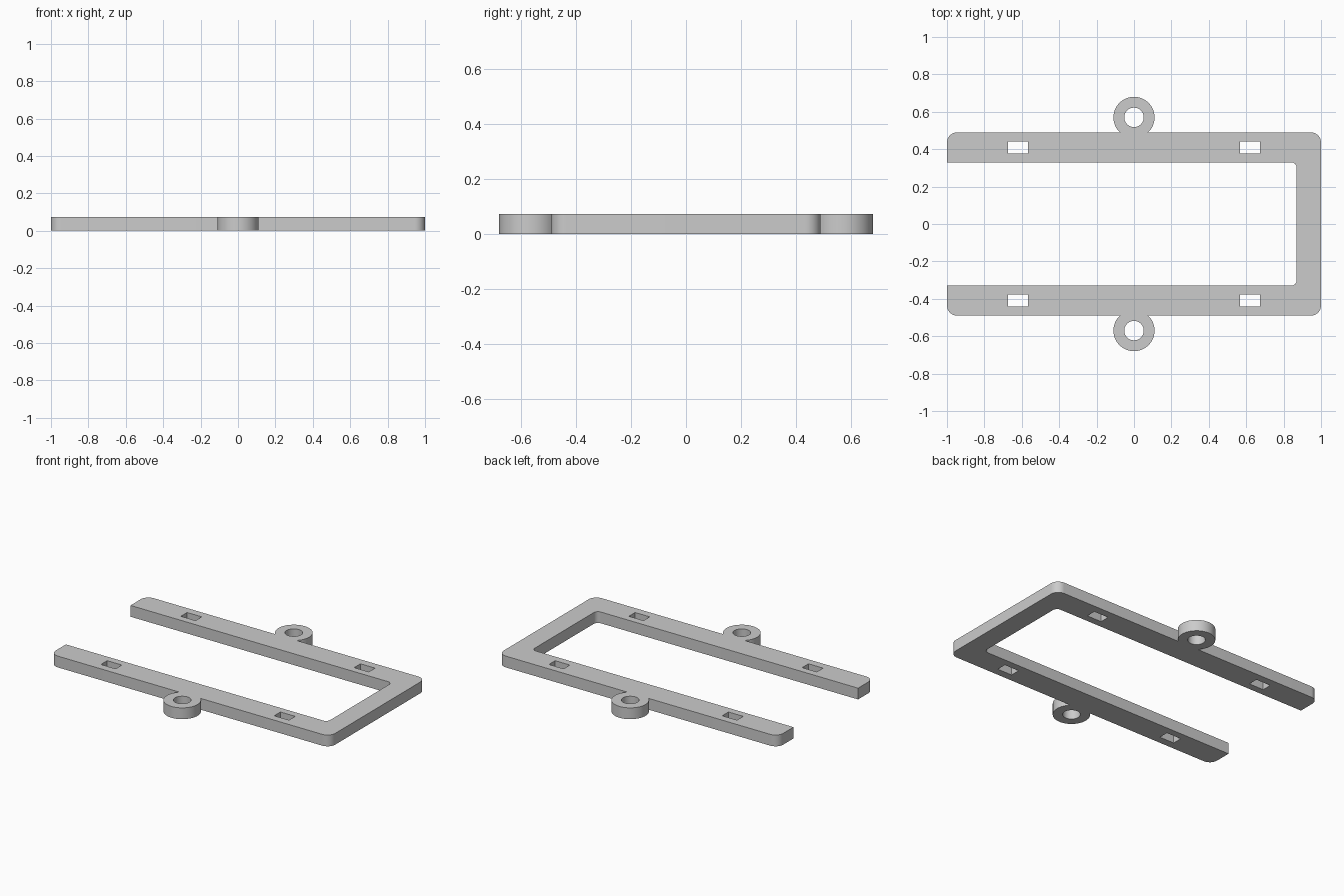
import bpy
import bmesh
from math import asin, cos, sin, radians, pi

cube = bpy.data.objects.get("Cube")
if cube:
    bpy.data.objects.remove(cube, do_unlink=True)

HEIGHT = 0.073
X, Y = 1.0, 0.49              # outer half sizes
INNER_X, INNER_Y = 0.87, 0.33  # opening, open towards -x
R_OUT, R_IN = 0.055, 0.03     # corner radii
EAR_Y, EAR_R, HOLE_R = 0.57, 0.11, 0.052
SLOT_X, SLOT_Y, SLOT_W, SLOT_D = 0.62, 0.408, 0.105, 0.064


def arc(cx, cy, r, start, end, steps=12):
    """Points along an arc, angles in radians."""
    angles = [start + (end - start) * i / steps for i in range(steps + 1)]
    return [(cx + r * cos(a), cy + r * sin(a)) for a in angles]


def flip(points):
    return [(x, -y) for x, y in points]


# Upper half of the outline, from the inside of the closed end to the arm tip and round
dip = asin((EAR_Y - Y) / EAR_R)
half = [(-X, INNER_Y)]
half += arc(-X + R_OUT, Y - R_OUT, R_OUT, pi, pi / 2)
half += arc(0, EAR_Y, EAR_R, pi + dip, -dip, 48)
half += arc(X - R_OUT, Y - R_OUT, R_OUT, pi / 2, 0)
inner = arc(INNER_X - R_IN, INNER_Y - R_IN, R_IN, 0, pi / 2)
outline = half + flip(half)[::-1] + flip(inner)[::-1] + inner

# Ear holes and rectangular slots
loops = [outline]
for side in (-1, 1):
    loops.append(arc(0, side * EAR_Y, HOLE_R, 0, radians(350), 35))
    for end in (-1, 1):
        loops.append([(end * SLOT_X + sx * SLOT_W / 2, side * SLOT_Y + sy * SLOT_D / 2)
                      for sx, sy in ((-1, -1), (1, -1), (1, 1), (-1, 1))])

# Filled and extruded flat profile
curve = bpy.data.curves.new("frame_profile", "CURVE")
curve.dimensions = "2D"
curve.fill_mode = "BOTH"
curve.extrude = HEIGHT / 2
for points in loops:
    spline = curve.splines.new("POLY")
    spline.points.add(len(points) - 1)
    for point, (x, y) in zip(spline.points, points):
        point.co = (x, y, 0, 1)
    spline.use_cyclic_u = True

# Turn the profile into a welded mesh standing on the ground
helper = bpy.data.objects.new("frame_profile", curve)
bpy.context.collection.objects.link(helper)
mesh = bpy.data.meshes.new_from_object(helper.evaluated_get(bpy.context.evaluated_depsgraph_get()))
bpy.data.objects.remove(helper, do_unlink=True)
bm = bmesh.new()
bm.from_mesh(mesh)
bmesh.ops.remove_doubles(bm, verts=bm.verts, dist=0.0001)
bmesh.ops.translate(bm, verts=bm.verts, vec=(0, 0, HEIGHT / 2))
bmesh.ops.recalc_face_normals(bm, faces=bm.faces)
bm.to_mesh(mesh)
bm.free()

frame = bpy.data.objects.new("mounting_frame", mesh)
bpy.context.collection.objects.link(frame)

# Plain grey
GREY = (0.6, 0.6, 0.6, 1)
mat = bpy.data.materials.new("plain_grey")
mat.use_nodes = True
mat.diffuse_color = GREY
mat.node_tree.nodes["Principled BSDF"].inputs["Base Color"].default_value = GREY
mesh.materials.clear()
mesh.materials.append(mat)

bpy.ops.object.select_all(action="DESELECT")
frame.select_set(True)
bpy.context.view_layer.objects.active = frame
bpy.ops.object.shade_smooth_by_angle(angle=radians(30))
